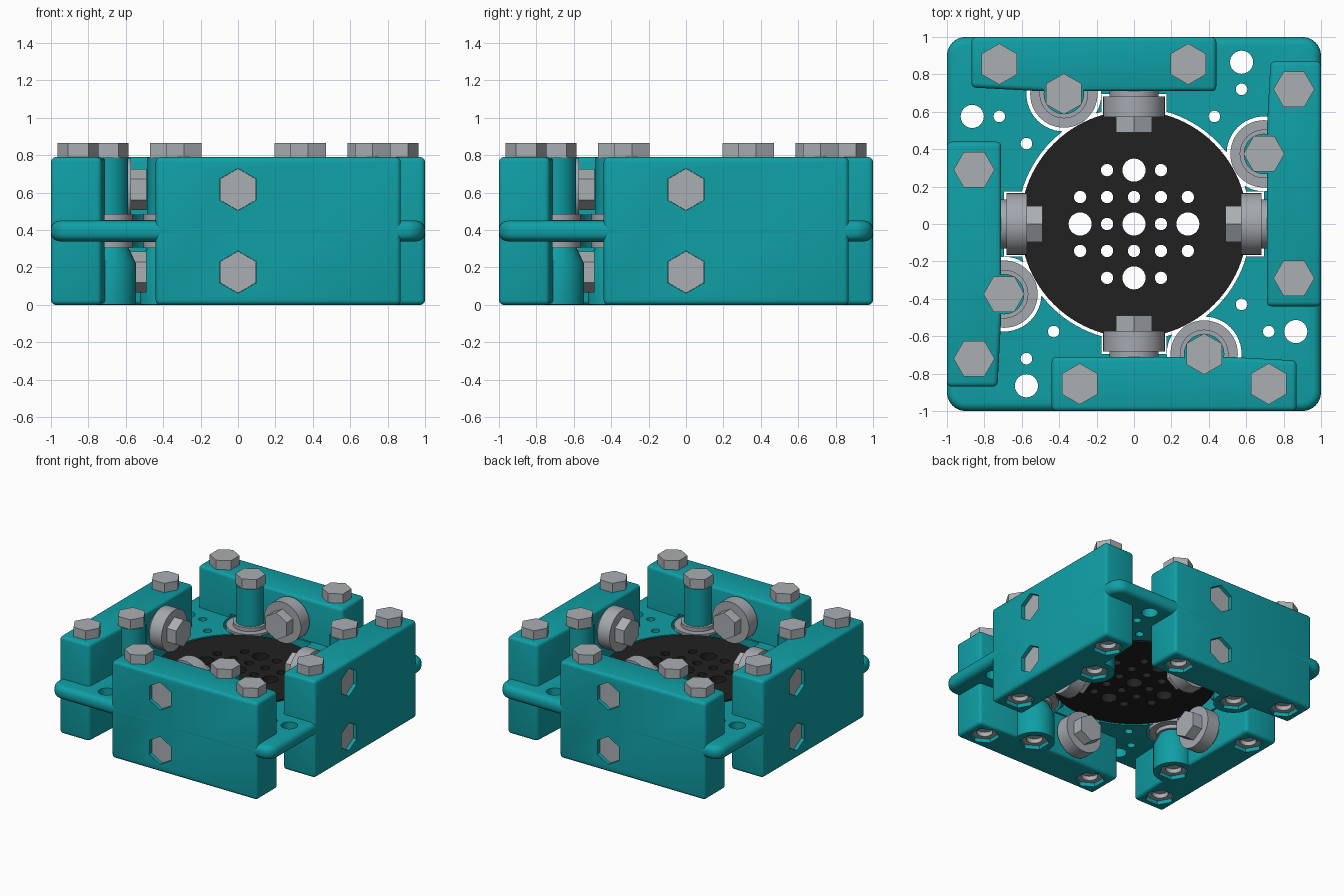
import bpy, bmesh, math

cube = bpy.data.objects.get("Cube")
if cube:
    bpy.data.objects.remove(cube, do_unlink=True)


def material(name, rgb, metallic=0.0):
    m = bpy.data.materials.new(name)
    m.use_nodes = True
    m.diffuse_color = (*rgb, 1)
    m.node_tree.nodes["Principled BSDF"].inputs["Base Color"].default_value = (*rgb, 1)
    return m


TEAL = material("teal plastic", (0.005, 0.35, 0.38))
BLACK = material("black plastic", (0.015, 0.015, 0.015))
BOLT = material("bolt steel", (0.40, 0.43, 0.45))
BEARING = material("bearing steel", (0.37, 0.39, 0.42))


def ngon(n, r, x=0, y=0):
    """Regular polygon with a corner on the second axis."""
    step = 2 * math.pi / n
    return [(x + r * math.sin(i * step), y + r * math.cos(i * step)) for i in range(n)]


def loft(name, rings, mat, along_y=False):
    """Solid through a stack of (outline, height) rings, upright or lying along y."""
    bm = bmesh.new()
    loops = []
    for outline, h in rings:
        loops.append([bm.verts.new((u, h, v) if along_y else (u, v, h)) for u, v in outline])
    for a, b in zip(loops, loops[1:]):
        for i in range(len(a)):
            j = (i + 1) % len(a)
            bm.faces.new((a[i], a[j], b[j], b[i]))
    bm.faces.new(loops[0])
    bm.faces.new(loops[-1])
    bmesh.ops.recalc_face_normals(bm, faces=bm.faces)
    mesh = bpy.data.meshes.new(name)
    bm.to_mesh(mesh)
    bm.free()
    mesh.materials.append(mat)
    ob = bpy.data.objects.new(name, mesh)
    bpy.context.collection.objects.link(ob)
    return ob


def prism(name, outline, lo, hi, mat, along_y=False):
    return loft(name, [(outline, lo), (outline, hi)], mat, along_y)


def activate(ob):
    bpy.ops.object.select_all(action="DESELECT")
    ob.select_set(True)
    bpy.context.view_layer.objects.active = ob


def combine(ob, other, operation="DIFFERENCE"):
    mod = ob.modifiers.new("combine", "BOOLEAN")
    mod.operation, mod.object, mod.solver = operation, other, "EXACT"
    activate(ob)
    bpy.ops.object.modifier_apply(modifier=mod.name)
    bpy.data.objects.remove(other, do_unlink=True)


def bevel(ob, width, segments):
    mod = ob.modifiers.new("round", "BEVEL")
    mod.width, mod.segments = width, segments
    mod.limit_method, mod.angle_limit = "ANGLE", math.radians(40)
    activate(ob)
    bpy.ops.object.modifier_apply(modifier=mod.name)


def smooth(ob):
    activate(ob)
    bpy.ops.object.shade_smooth_by_angle(angle=math.radians(32))


def turned(points):
    """The points and their three quarter turns."""
    out = []
    for x, y in points:
        for _ in range(4):
            out.append((x, y))
            x, y = -y, x
    return out


HEIGHT, LOW, HIGH = 0.79, 0.34, 0.45
POST = (0.375, -0.695)
BOLT_SPOTS = [(-0.29, -0.855), (0.72, -0.855), POST]
ROLLER_HEIGHTS = [("upper", 0.617), ("lower", 0.175)]

# Base plate with rounded corners and rim
corner, inset = 0.1, 0.9
outline = []
for q in range(4):
    cx, cy = [(inset, inset), (-inset, inset), (-inset, -inset), (inset, -inset)][q]
    for i in range(9):
        a = (q + i / 8) * math.pi / 2
        outline.append((cx + corner * math.cos(a), cy + corner * math.sin(a)))
plate = prism("base_plate", outline, LOW, HIGH, TEAL)
bevel(plate, 0.045, 4)
combine(plate, prism("cutter", ngon(96, 0.625), 0, 1, TEAL))
for x, y in turned([POST]):
    combine(plate, prism("cutter", ngon(48, 0.2, x, y), 0, 1, TEAL))
for w, d in [(0.175, 0.695), (0.695, 0.175)]:
    box = [(-w, -d), (w, -d), (w, d), (-w, d)]
    combine(plate, prism("cutter", box, 0, 1, TEAL))
for r, spots in [(0.062, [(-0.575, -0.865)]), (0.031, [(-0.575, -0.72), (-0.43, -0.575)])]:
    for x, y in turned(spots):
        combine(plate, prism("cutter", ngon(24, r, x, y), 0, 1, TEAL))
smooth(plate)

# Perforated turntable disc
disc = prism("turntable_disc", ngon(96, 0.607), LOW, HIGH, BLACK)
for i in range(-2, 3):
    for j in range(-2, 3):
        if abs(i) == 2 and abs(j) == 2:
            continue
        big = i % 2 == 0 and j % 2 == 0
        hole = ngon(24, 0.062 if big else 0.033, i * 0.144, j * 0.144)
        combine(disc, prism("cutter", hole, 0, 1, BLACK))
smooth(disc)

# One side wall: block, bearing post, bearing pocket and hexagonal recesses
parts = []
wall = prism("wall", [(-0.44, -1), (0.87, -1), (0.87, -0.73), (0.5, -0.71), (-0.44, -0.71)],
             0, HEIGHT, TEAL)
bevel(wall, 0.025, 3)
post = loft("post", [(ngon(40, r, *POST), z) for r, z in
                     [(0.15, 0.003), (0.15, 0.22), (0.108, 0.31), (0.108, 0.787)]], TEAL)
combine(wall, post, "UNION")
combine(wall, prism("cutter", ngon(48, 0.2, *POST), 0.31, 0.48, TEAL))
for x, y in BOLT_SPOTS:
    combine(wall, prism("cutter", ngon(6, 0.11, x, y), -0.1, 0.07, TEAL))
for _, z in ROLLER_HEIGHTS:
    combine(wall, prism("cutter", ngon(6, 0.113, 0, z), -1.1, -0.96, TEAL, True))
parts.append(wall)

# Clamping bolts and the nuts set into the underside
for n, (x, y) in enumerate(BOLT_SPOTS, 1):
    parts.append(prism(f"bolt_head_{n}", ngon(6, 0.11, x, y), HEIGHT - 0.005, 0.865, BOLT))
    nut = prism(f"nut_{n}", ngon(6, 0.107, x, y), 0.03, 0.08, BOLT)
    combine(nut, prism("cutter", ngon(20, 0.06, x, y), 0, 0.065, BOLT))
    parts.append(nut)

# Upright bearing guiding the disc edge
parts.append(loft("edge_bearing", [(ngon(48, r, *POST), z) for r, z in
             [(0.13, 0.305), (0.13, 0.335), (0.18, 0.335), (0.18, 0.455),
              (0.13, 0.455), (0.13, 0.485)]], BEARING))

# Two rollers holding the disc from above and below
for label, z in ROLLER_HEIGHTS:
    parts.append(loft(label + "_roller", [(ngon(48, r, 0, z), y) for r, y in
                 [(0.13, -0.72), (0.13, -0.683), (0.165, -0.683), (0.165, -0.573)]],
                 BEARING, True))
    parts.append(prism(label + "_roller_bolt", ngon(6, 0.11, 0, z), -0.58, -0.49, BOLT, True))
    parts.append(prism(label + "_roller_nut", ngon(6, 0.112, 0, z), -0.97, -0.95, BOLT, True))

# Repeat the side around the plate
for part in parts:
    smooth(part)
    base = part.name
    for k, side in enumerate(["front", "left", "back", "right"]):
        ob = part if k == 0 else part.copy()
        ob.name = f"{side}_{base}"
        ob.rotation_euler.z = k * math.pi / 2
        if k:
            bpy.context.collection.objects.link(ob)
